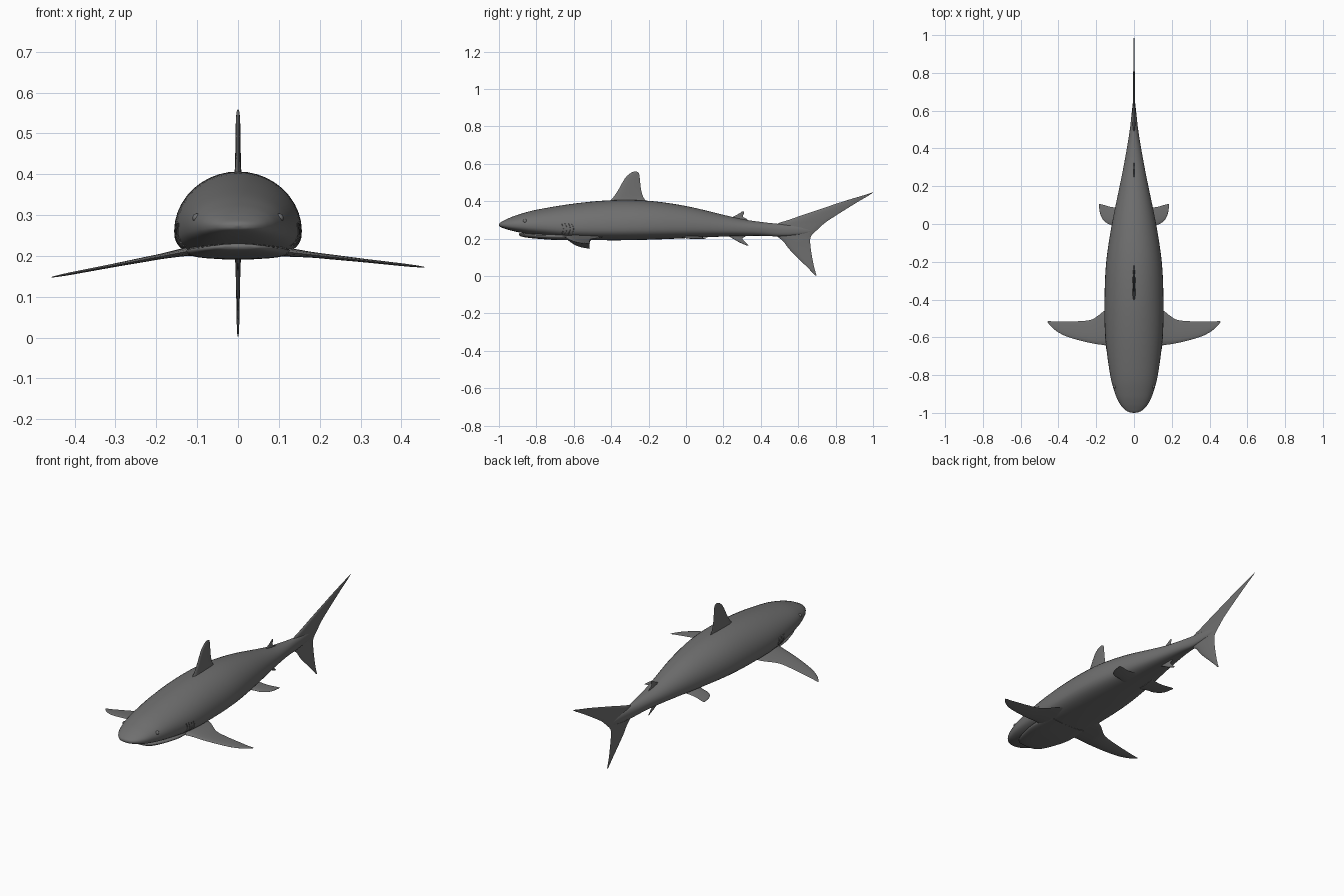
import bpy, bmesh, math
from mathutils import Vector

if "Cube" in bpy.data.objects:
    bpy.data.objects.remove(bpy.data.objects["Cube"])

grey = bpy.data.materials.new("shark grey")
grey.use_nodes = True
grey.diffuse_color = (0.16, 0.16, 0.16, 1)
bsdf = next(n for n in grey.node_tree.nodes if n.type == "BSDF_PRINCIPLED")
bsdf.inputs["Base Color"].default_value = grey.diffuse_color
bsdf.inputs["Roughness"].default_value = 0.6


def resample(rows, steps):
    """Smooth curve through rows of numbers."""
    out = []
    for i in range(len(rows) - 1):
        quad = [rows[max(i - 1, 0)], rows[i], rows[i + 1], rows[min(i + 2, len(rows) - 1)]]
        for k in range(steps):
            t = k / steps
            out.append([b + t * ((c - a) / 2 + t * ((2 * a - 5 * b + 4 * c - d) / 2
                        + t * (3 * b - a - 3 * c + d) / 2)) for a, b, c, d in zip(*quad)])
    return out + [list(rows[-1])]


def finish(obj, angle=60):
    obj.data.materials.clear()
    obj.data.materials.append(grey)
    bpy.ops.object.select_all(action="DESELECT")
    obj.select_set(True)
    bpy.context.view_layer.objects.active = obj
    bpy.ops.object.shade_smooth_by_angle(angle=math.radians(angle))


def loft(name, rings):
    """Skin closed rings and cap both ends."""
    bm = bmesh.new()
    loops = [[bm.verts.new(p) for p in ring] for ring in rings]
    n = len(loops[0])
    for a, b in zip(loops, loops[1:]):
        for i in range(n):
            bm.faces.new((a[i], a[(i + 1) % n], b[(i + 1) % n], b[i]))
    bm.faces.new(loops[0])
    bm.faces.new(loops[-1])
    bmesh.ops.recalc_face_normals(bm, faces=bm.faces)
    mesh = bpy.data.meshes.new(name)
    bm.to_mesh(mesh)
    bm.free()
    obj = bpy.data.objects.new(name, mesh)
    bpy.context.collection.objects.link(obj)
    finish(obj)
    return obj


def signed_pow(v, e):
    return math.copysign(abs(v) ** e, v)


def body_ring(y, top, bottom, half, belt, n=40):
    """Domed back, flatter belly; belt is the height share of the widest line."""
    mid = bottom + (top - bottom) * belt
    ring = []
    for i in range(n):
        a = math.tau * i / n
        e = 1 if math.sin(a) >= 0 else 0.75
        reach = top - mid if math.sin(a) >= 0 else mid - bottom
        ring.append((half * signed_pow(math.cos(a), e), y, mid + reach * signed_pow(math.sin(a), e)))
    return ring


def fin(name, rows, place, n=16):
    """Rows hold span, leading y, trailing y, half thickness."""
    rings = []
    for span, lead, trail, thick in resample(rows, 4):
        ring = []
        for i in range(n):
            a = math.tau * i / n
            y = (lead + trail) / 2 + (trail - lead) / 2 * math.cos(a)
            ring.append(place(y, span, thick * math.sin(a) * (0.7 - 0.3 * math.cos(a))))
        rings.append(ring)
    return loft(name, rings)


def upright(y, span, t):
    return (t, y, span)


# Body: y, top, bottom, half width, belt
body_rows = [
    (-1.0, .276, .272, .004, .5), (-.995, .284, .264, .028, .5), (-.98, .293, .257, .052, .47),
    (-.95, .308, .247, .076, .44), (-.9, .327, .235, .099, .42), (-.8, .354, .218, .126, .38),
    (-.6, .387, .196, .152, .34), (-.4, .405, .191, .156, .33), (-.2, .402, .194, .147, .34),
    (0, .374, .202, .117, .36), (.2, .327, .211, .076, .4), (.3, .304, .214, .056, .45),
    (.4, .289, .215, .038, .5), (.5, .278, .212, .022, .5), (.6, .268, .22, .011, .5),
    (.67, .25, .235, .003, .5)]
stations = resample(body_rows, 5)
loft("body", [body_ring(*row) for row in stations])

# Lower jaw, standing slightly below the snout to leave the mouth line
jaw_rows = [
    (-.893, .227, .221, .03, .5), (-.885, .23, .213, .055, .5), (-.85, .23, .205, .082, .55),
    (-.78, .23, .198, .106, .55), (-.68, .23, .192, .126, .55), (-.55, .23, .193, .12, .5)]
loft("lower_jaw", [body_ring(*row) for row in resample(jaw_rows, 4)])

# Fins on the centre line
fin("dorsal_fin", [
    (.38, -.44, -.19, .02), (.408, -.4, -.22, .011), (.45, -.368, -.238, .009),
    (.5, -.34, -.245, .008), (.53, -.32, -.248, .007), (.55, -.297, -.252, .005),
    (.558, -.28, -.262, .002)], upright)
fin("second_dorsal_fin", [
    (.285, .19, .335, .009), (.303, .225, .328, .006), (.316, .25, .305, .005),
    (.333, .282, .309, .004), (.345, .3, .309, .002)], upright)
fin("anal_fin", [
    (.23, .18, .325, .009), (.213, .225, .32, .006), (.2, .25, .302, .005),
    (.18, .285, .318, .004), (.163, .325, .337, .002)], upright)
fin("tail_fin", [
    (.003, .69, .698, .002), (.03, .665, .69, .004), (.07, .625, .68, .005),
    (.14, .555, .668, .007), (.185, .52, .664, .009), (.215, .485, .67, .01),
    (.25, .47, .705, .011), (.28, .49, .738, .01), (.3, .55, .766, .009),
    (.33, .635, .812, .007), (.36, .725, .86, .006), (.4, .845, .925, .004),
    (.43, .945, .977, .003), (.446, .995, 1.0, .001)], upright)

# Paired fins: the right pectoral droops a little more than the left
for side, word, droop in ((1, "left", .11), (-1, "right", .19)):
    fin(word + "_pectoral_fin", [
        (.09, -.66, -.43, .018), (.15, -.643, -.455, .012), (.19, -.637, -.485, .009),
        (.23, -.63, -.508, .008), (.3, -.613, -.515, .006), (.37, -.59, -.516, .005),
        (.42, -.56, -.516, .004), (.45, -.53, -.514, .002), (.457, -.52, -.515, .001)],
        lambda y, s, t: (side * s, y, .206 - droop * (s - .15) + t))
    fin(word + "_pelvic_fin", [
        (.05, -.03, .09, .01), (.1, -.008, .088, .008), (.13, -.002, .092, .006),
        (.16, .018, .101, .004), (.178, .05, .105, .003), (.185, .09, .106, .001)],
        lambda y, s, t: (side * s, y, .21 - .08 * (s - .05) + t))


def skin_x(y, z):
    """Half width of the body surface at a given length and height."""
    i = next(k for k, row in enumerate(stations) if row[0] > y)
    a, b = stations[i - 1], stations[i]
    f = (y - a[0]) / (b[0] - a[0])
    _, top, bottom, half, belt = [p + (q - p) * f for p, q in zip(a, b)]
    mid = bottom + (top - bottom) * belt
    power = 2 if z > mid else 2 / .75
    reach = top - mid if z > mid else mid - bottom
    return half * max(0, 1 - abs((z - mid) / reach) ** power) ** (1 / power)


# Eyes and gill slits
for side, word in ((1, "left"), (-1, "right")):
    bpy.ops.mesh.primitive_uv_sphere_add(segments=20, ring_count=12, radius=.011,
                                         location=(side * (skin_x(-.86, .293) - .006), -.86, .293))
    bpy.context.object.name = word + "_eye"
    finish(bpy.context.object)
    for g in range(4):
        path = bpy.data.curves.new("gill_path", "CURVE")
        path.dimensions = "3D"
        path.bevel_depth = .0018
        path.bevel_resolution = 1
        line = path.splines.new("POLY")
        line.points.add(6)
        for k, point in enumerate(line.points):
            z = .225 + .055 * k / 6
            y = -.665 + .018 * g + .01 * math.sin(math.pi * k / 6)
            point.co = (side * skin_x(y, z), y, z, 1)
        slit = bpy.data.objects.new(f"{word}_gill_slit_{g + 1}", path)
        slit.data.materials.append(grey)
        bpy.context.collection.objects.link(slit)
